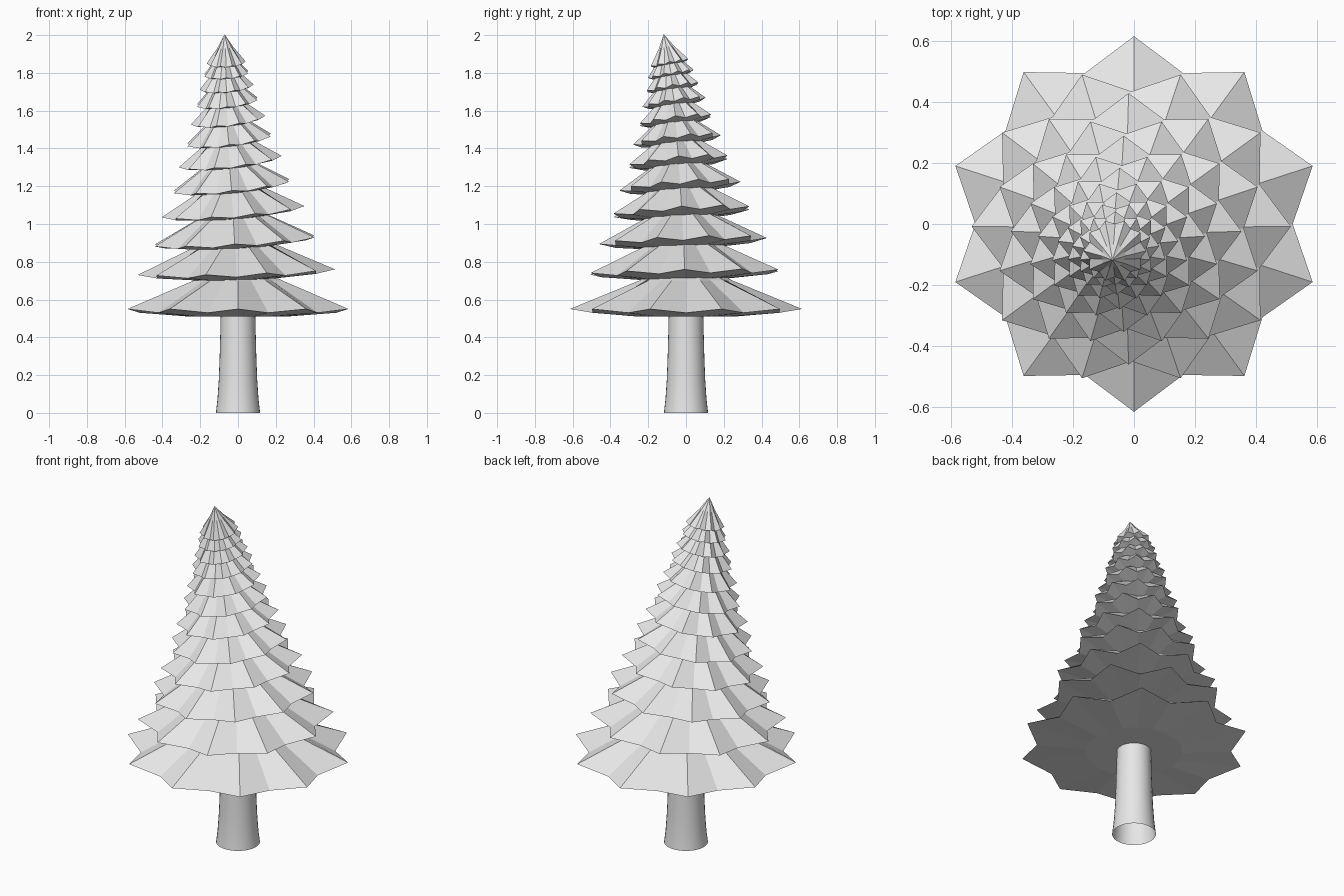
import bpy, bmesh, math

if "Cube" in bpy.data.objects:
    bpy.data.objects.remove(bpy.data.objects["Cube"])

grey = bpy.data.materials.new("plain_grey")
grey.diffuse_color = (0.8, 0.8, 0.8, 1)
grey.use_nodes = True
grey.node_tree.nodes["Principled BSDF"].inputs["Base Color"].default_value = grey.diffuse_color


def finish(name, bm):
    me = bpy.data.meshes.new(name)
    bm.to_mesh(me)
    bm.free()
    me.materials.append(grey)
    ob = bpy.data.objects.new(name, me)
    bpy.context.collection.objects.link(ob)
    return ob


def bridge(bm, a, b):
    n = len(a)
    for i in range(n):
        j = (i + 1) % n
        bm.faces.new((a[i], a[j], b[j], b[i]))


# Trunk: flared round tube, open underneath
bm = bmesh.new()
rings = []
for r, z in [(0.117, 0), (0.109, 0.07), (0.102, 0.17), (0.097, 0.3), (0.093, 0.45), (0.09, 0.6)]:
    rings.append([bm.verts.new((r * math.cos(i * math.tau / 32), r * math.sin(i * math.tau / 32), z))
                  for i in range(32)])
for a, b in zip(rings, rings[1:]):
    bridge(bm, a, b)
trunk = finish("trunk", bm)
for p in trunk.data.polygons:
    p.use_smooth = True

# Foliage: ten-pointed tiers that shrink, lean and alternate by half a step
heights = [0.55, 0.745, 0.91, 1.065, 1.20, 1.33, 1.445, 1.55, 1.645, 1.725, 1.795, 1.855]
for k, z0 in enumerate(heights):
    rad = 0.615 * 0.85 ** k
    h = 0.28 * 0.945 ** k
    cx = -0.0625 * math.sin(math.pi / 2 * k / 11)
    cy = -0.008 * k
    tx = 0.12 * math.sin(math.pi * k / 13)
    ty = 0.018 * k
    turn = math.radians(18 if k % 2 == 0 else 0)
    bm = bmesh.new()

    def vert(x, y, z):
        return bm.verts.new((cx + x - tx * z, cy + y - ty * z, z0 + z + tx * x + ty * y))

    def ring(tip, valley, ztip, zvalley):
        out = []
        for i in range(20):
            a = turn + i * math.pi / 10
            r, z = (valley, zvalley) if i % 2 else (tip, ztip)
            out.append(vert(r * rad * math.cos(a), r * rad * math.sin(a), z))
        return out

    drop = 0.04 * 0.93 ** k
    base = ring(0.42, 0.42, -drop, -drop)
    rim = ring(1, 0.845, 0, -drop * 0.5)
    mid = ring(0.4, 0.36, h * 0.54, h * 0.54)
    bridge(bm, base, rim)
    bridge(bm, rim, mid)
    bm.faces.new(base[::-1])
    apex = vert(0, 0, h)
    for i in range(20):
        bm.faces.new((mid[i], mid[(i + 1) % 20], apex))
    finish(f"foliage_tier_{k + 1}", bm)
